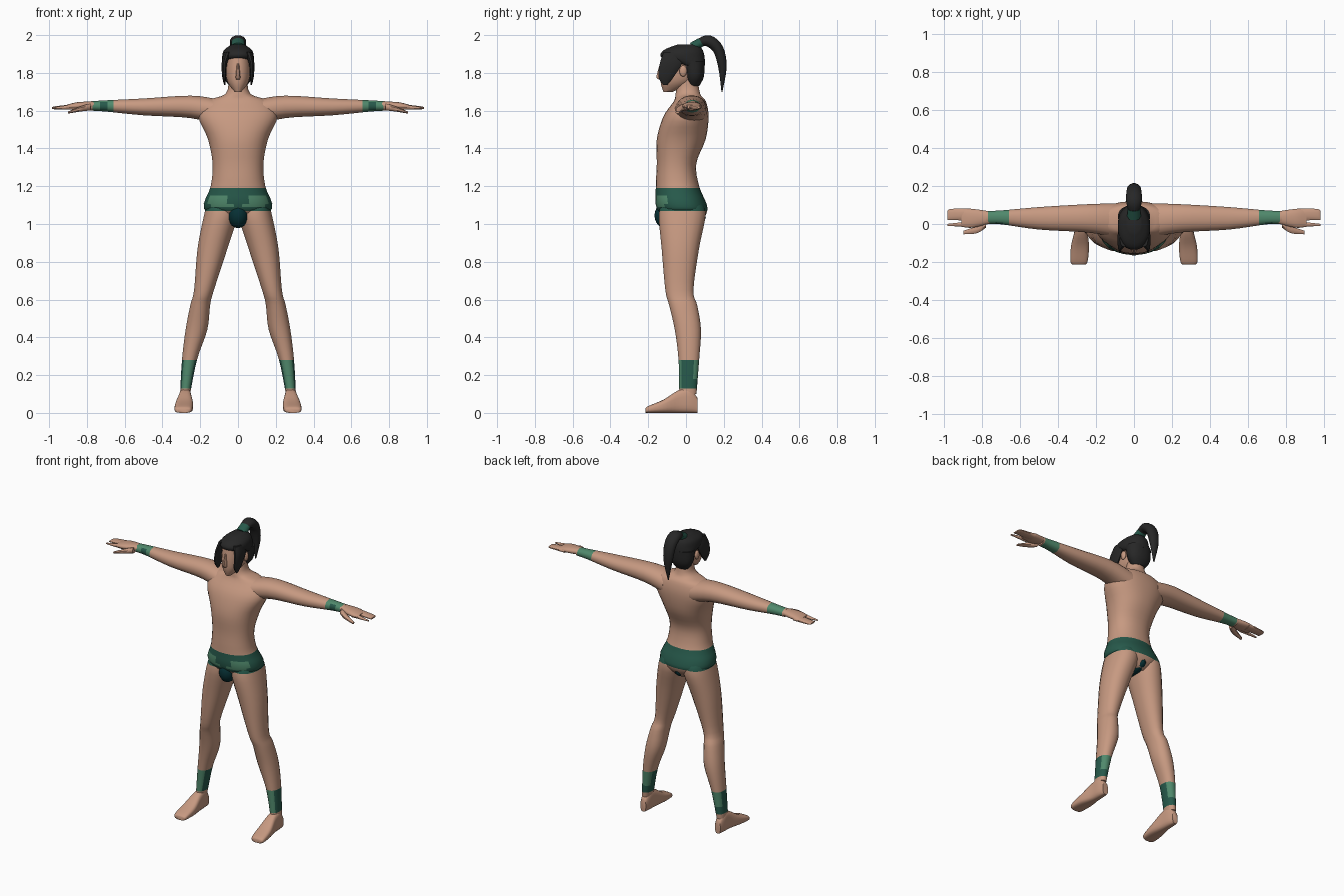
import bpy, bmesh, math
from mathutils import Vector

if "Cube" in bpy.data.objects:
    bpy.data.objects.remove(bpy.data.objects["Cube"])


def material(name, rgb):
    m = bpy.data.materials.new(name)
    m.use_nodes = True
    m.diffuse_color = (*rgb, 1)
    m.node_tree.nodes["Principled BSDF"].inputs["Base Color"].default_value = (*rgb, 1)
    return m


MATERIALS = [material("skin", (0.57, 0.32, 0.22)),
             material("dark_green", (0.02, 0.1, 0.07)),
             material("light_green", (0.08, 0.25, 0.15)),
             material("deep_teal", (0.002, 0.03, 0.035)),
             material("black_hair", (0.02, 0.02, 0.02))]
SKIN, GREEN, LIGHT, TEAL, HAIR = range(len(MATERIALS))
AXES = "xyz"
parts = []


def finish(name, bm, colour, mirror=False):
    """Make the object; colour is a material index or a rule of centre and normal."""
    bmesh.ops.recalc_face_normals(bm, faces=bm.faces[:])
    bm.normal_update()
    for face in bm.faces:
        if callable(colour):
            face.material_index = colour(face.calc_center_median(), face.normal)
        else:
            face.material_index = colour
    mesh = bpy.data.meshes.new(name)
    bm.to_mesh(mesh)
    bm.free()
    for m in MATERIALS:
        mesh.materials.append(m)
    ob = bpy.data.objects.new(name, mesh)
    bpy.context.collection.objects.link(ob)
    if mirror:
        ob.modifiers.new("mirror", "MIRROR").use_mirror_merge = False
    parts.append(ob)


def smooth_path(points, steps=4):
    """Pass a smooth curve through points of any dimension."""
    points = [Vector(p) for p in points]
    result = []
    for i in range(len(points) - 1):
        b, c = points[i], points[i + 1]
        a = points[i - 1] if i else b
        d = points[i + 2] if i + 2 < len(points) else c
        for k in range(steps):
            t = k / steps
            result.append(b + ((c - a) * t + (a * 2 - b * 5 + c * 4 - d) * t * t
                               + (b * 3 - a - c * 3 + d) * t ** 3) / 2)
    return result + [points[-1]]


def skin_rings(bm, rings):
    """Join rings of positions with faces and close both ends."""
    rings = [[bm.verts.new(co) for co in ring] for ring in rings]
    for lower, upper in zip(rings, rings[1:]):
        for i in range(len(lower)):
            bm.faces.new((lower[i - 1], lower[i], upper[i], upper[i - 1]))
    bm.faces.new(rings[0])
    bm.faces.new(rings[-1])


def circle(sides):
    angles = [math.tau * (i + 0.5) / sides for i in range(sides)]
    return [(math.cos(a), math.sin(a)) for a in angles]


def loft(name, axis, sections, colour=SKIN, mirror=True, sides=20, power=0.9, cuts=()):
    """Sections are place along the axis, two centre values, two radii."""
    bm = bmesh.new()
    along = AXES.index(axis)
    rings = []
    for place, u, v, ru, rv in smooth_path(sections):
        ring = []
        for c, s in circle(sides):
            co = [u + ru * math.copysign(abs(c) ** power, c),
                  v + rv * math.copysign(abs(s) ** power, s)]
            co.insert(along, place)
            ring.append(co)
        rings.append(ring)
    skin_rings(bm, rings)
    # Clean edges where the colour changes
    normal = Vector([float(a == axis) for a in AXES])
    for cut in cuts:
        bmesh.ops.bisect_plane(bm, geom=bm.verts[:] + bm.edges[:] + bm.faces[:],
                               plane_co=normal * cut, plane_no=normal)
    finish(name, bm, colour, mirror)


def trunk(name, sections, colour=SKIN, **options):
    """Upright central part; sections are height, depth centre, half width, half depth."""
    loft(name, "z", [(z, 0, y, w, d) for z, y, w, d in sections], colour, False, **options)


def ball(name, centre, radii, colour, mirror=False):
    bm = bmesh.new()
    bmesh.ops.create_uvsphere(bm, u_segments=16, v_segments=10, radius=1)
    bmesh.ops.scale(bm, vec=radii, verts=bm.verts[:])
    bmesh.ops.translate(bm, vec=centre, verts=bm.verts[:])
    finish(name, bm, colour, mirror)


def tube(name, points, colour):
    """Bent central tube; points are depth, height, radius."""
    bm = bmesh.new()
    path = smooth_path(points)
    rings = []
    for k, (y, z, r) in enumerate(path):
        before, after = path[max(k - 1, 0)], path[min(k + 1, len(path) - 1)]
        step = after - before
        across = Vector((0, -step[1], step[0])).normalized()
        rings.append([Vector((c * r * 1.15, y, z)) + across * s * r * 0.85
                      for c, s in circle(12)])
    skin_rings(bm, rings)
    finish(name, bm, colour)


# Heights and reaches where the clothing starts and ends
BRIEFS = (1.07, 1.19)
PATCH = (1.09, 1.15)
ANKLE = (0.13, 0.28)
WRIST = (0.66, 0.77)
WRIST_PATCH = (0.69, 0.73)


def inside(value, span):
    return span[0] < value < span[1]


def torso_colour(c, n):
    if not inside(c.z, BRIEFS):
        return SKIN
    patch = n.y < -0.3 and inside(c.z, PATCH) and inside(abs(c.x), (0.04, 0.15))
    return LIGHT if patch else GREEN


def leg_colour(c, n):
    if c.z > BRIEFS[0]:
        return GREEN
    if inside(c.z, ANKLE):
        return LIGHT if n.y < -0.5 or (n.y > 0.4 and c.z > 0.2) else GREEN
    return SKIN


def arm_colour(c, n):
    if inside(c.x, WRIST):
        return GREEN if n.y < -0.5 and inside(c.x, WRIST_PATCH) else LIGHT
    return SKIN


# Torso with briefs
trunk("torso", [(1, 0, 0.05, 0.07), (1.08, -0.02, 0.18, 0.135), (1.2, -0.045, 0.145, 0.115),
                (1.32, -0.05, 0.135, 0.105), (1.45, -0.025, 0.16, 0.13),
                (1.57, 0, 0.21, 0.12), (1.65, 0.02, 0.17, 0.085),
                (1.69, 0.01, 0.065, 0.065), (1.78, 0.01, 0.05, 0.05)],
      torso_colour, sides=32, cuts=BRIEFS + PATCH)
ball("front_pouch", (0, -0.11, 1.045), (0.053, 0.057, 0.067), TEAL)
ball("under_strap", (0, -0.015, 1.035), (0.045, 0.12, 0.05), TEAL)

# Arms with wristbands
loft("arm", "x", [(0.1, 0.02, 1.59, 0.09, 0.07), (0.25, 0.03, 1.62, 0.075, 0.06),
                  (0.5, 0.03, 1.62, 0.06, 0.045), (0.7, 0.035, 1.625, 0.037, 0.03),
                  (0.78, 0.035, 1.625, 0.035, 0.025)],
     arm_colour, cuts=WRIST + WRIST_PATCH)

# Hands
loft("palm", "x", [(0.75, 0.035, 1.63, 0.03, 0.02), (0.85, 0.03, 1.625, 0.05, 0.02),
                   (0.91, 0.03, 1.62, 0.045, 0.01)])
loft("fingers", "x", [(0.86, 0.05, 1.62, 0.033, 0.016), (0.97, 0.05, 1.615, 0.03, 0.008),
                      (0.985, 0.04, 1.613, 0.02, 0.003)], sides=12)
loft("index_finger", "x", [(0.86, 0, 1.62, 0.016, 0.016),
                           (0.985, -0.005, 1.613, 0.006, 0.004)], sides=8)
loft("thumb", "x", [(0.78, 0, 1.62, 0.02, 0.02), (0.83, -0.03, 1.61, 0.02, 0.015),
                    (0.9, -0.045, 1.59, 0.01, 0.006)], sides=8)

# Legs with ankle bands
loft("leg", "z", [(1.12, 0.09, -0.02, 0.07, 0.1), (1.05, 0.09, -0.02, 0.09, 0.125),
                  (0.87, 0.135, -0.03, 0.08, 0.1), (0.65, 0.18, -0.035, 0.053, 0.075),
                  (0.57, 0.2, -0.015, 0.053, 0.075), (0.44, 0.22, 0.01, 0.058, 0.07),
                  (0.28, 0.257, 0.015, 0.04, 0.055), (0.1, 0.28, 0.01, 0.027, 0.046)],
     leg_colour, cuts=ANKLE + BRIEFS[:1])

# Feet with flat soles
loft("foot", "y", [(0.06, 0.28, 0.04, 0.02, 0.04), (0.02, 0.28, 0.065, 0.03, 0.065),
                   (-0.04, 0.28, 0.06, 0.035, 0.06), (-0.12, 0.285, 0.035, 0.048, 0.035),
                   (-0.2, 0.29, 0.018, 0.045, 0.018), (-0.215, 0.29, 0.012, 0.03, 0.012)],
     power=0.65)

# Head
trunk("head", [(1.7, -0.095, 0.018, 0.025), (1.75, -0.05, 0.055, 0.085),
               (1.82, -0.03, 0.067, 0.105), (1.9, -0.025, 0.06, 0.1)])
trunk("nose", [(1.765, -0.13, 0.01, 0.012), (1.78, -0.135, 0.013, 0.023),
               (1.85, -0.13, 0.006, 0.008)], sides=8)
ball("ear", (0.072, -0.015, 1.81), (0.012, 0.02, 0.03), SKIN, True)

# Hair
trunk("hair_back", [(1.73, 0.04, 0.045, 0.03), (1.78, 0.045, 0.078, 0.05),
                    (1.86, 0.04, 0.085, 0.06)], HAIR)
trunk("hair_cap", [(1.84, 0.035, 0.08, 0.065), (1.88, -0.015, 0.085, 0.115),
                   (1.92, -0.015, 0.075, 0.105), (1.95, 0.01, 0.035, 0.055)], HAIR)
loft("side_lock", "z", [(1.91, 0.055, -0.07, 0.02, 0.05), (1.85, 0.072, -0.08, 0.015, 0.06),
                        (1.78, 0.073, -0.105, 0.011, 0.042),
                        (1.735, 0.07, -0.11, 0.003, 0.01)], HAIR, sides=12)

# Ponytail and its tie
tube("hair_tie", [(0.035, 1.935, 0.033), (0.08, 1.963, 0.03)], GREEN)
tube("ponytail", [(0.07, 1.96, 0.026), (0.12, 1.969, 0.037), (0.17, 1.925, 0.035),
                  (0.193, 1.83, 0.027), (0.19, 1.7, 0.003)], HAIR)

# Smooth shading with sharp edges kept
bpy.ops.object.select_all(action="DESELECT")
for ob in parts:
    ob.select_set(True)
bpy.context.view_layer.objects.active = parts[0]
bpy.ops.object.shade_smooth_by_angle(angle=math.radians(50))
